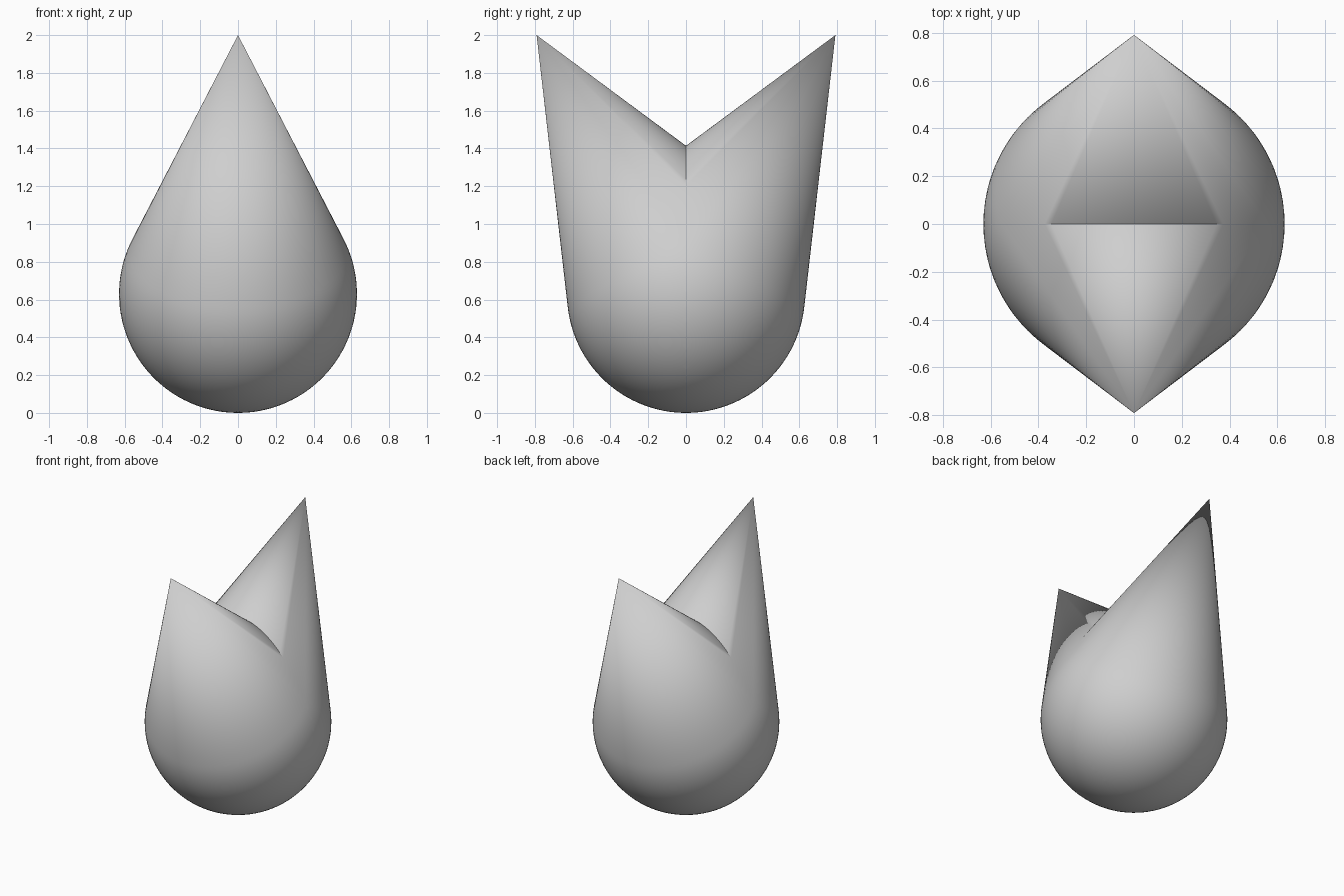
import bpy
import bmesh
from math import sin, cos, pi, radians, acos
from mathutils import Matrix, Vector

cube = bpy.data.objects.get("Cube")
if cube:
    bpy.data.objects.remove(cube, do_unlink=True)

RADIUS = 0.63
TILT = radians(30)
LENGTH = (2 - RADIUS) / cos(TILT)      # ball centre to tip
SEGMENTS = 96
RINGS = 36

grey = bpy.data.materials.new("light grey")
grey.use_nodes = True
colour = (0.62, 0.62, 0.62, 1)
grey.diffuse_color = colour
grey.node_tree.nodes["Principled BSDF"].inputs["Base Color"].default_value = colour

# Teardrop: a ball profile that runs tangentially into a cone, spun round its axis
tangent = acos(RADIUS / LENGTH)
angles = [pi + (tangent - pi) * i / RINGS for i in range(RINGS + 1)]
profile = [Vector((RADIUS * sin(a), 0, RADIUS * cos(a))) for a in angles]
profile.append(Vector((0, 0, LENGTH)))

bm = bmesh.new()
verts = [bm.verts.new(p) for p in profile]
edges = [bm.edges.new(pair) for pair in zip(verts, verts[1:])]
bmesh.ops.spin(bm, geom=verts + edges, cent=(0, 0, 0), axis=(0, 0, 1),
               angle=2 * pi, steps=SEGMENTS)
bmesh.ops.remove_doubles(bm, verts=bm.verts, dist=0.0005)

# Lean the teardrop back, keep its back half and mirror it to the front
lean = Matrix.Translation((0, 0, RADIUS)) @ Matrix.Rotation(-TILT, 4, "X")
bm.transform(lean)
bmesh.ops.bisect_plane(bm, geom=bm.verts[:] + bm.edges[:] + bm.faces[:], dist=1e-5,
                       plane_co=(0, 0, 0), plane_no=(0, 1, 0), clear_inner=True)
bmesh.ops.mirror(bm, geom=bm.verts[:] + bm.edges[:] + bm.faces[:],
                 axis="Y", merge_dist=0.0005)
bmesh.ops.recalc_face_normals(bm, faces=bm.faces)

mesh = bpy.data.meshes.new("two_pointed_bud")
bm.to_mesh(mesh)
bm.free()
mesh.materials.append(grey)
bud = bpy.data.objects.new("two_pointed_bud", mesh)
bpy.context.collection.objects.link(bud)

# Smooth surface with a crease only where the two points meet
bpy.ops.object.select_all(action="DESELECT")
bud.select_set(True)
bpy.context.view_layer.objects.active = bud
bpy.ops.object.shade_smooth_by_angle(angle=radians(35))
